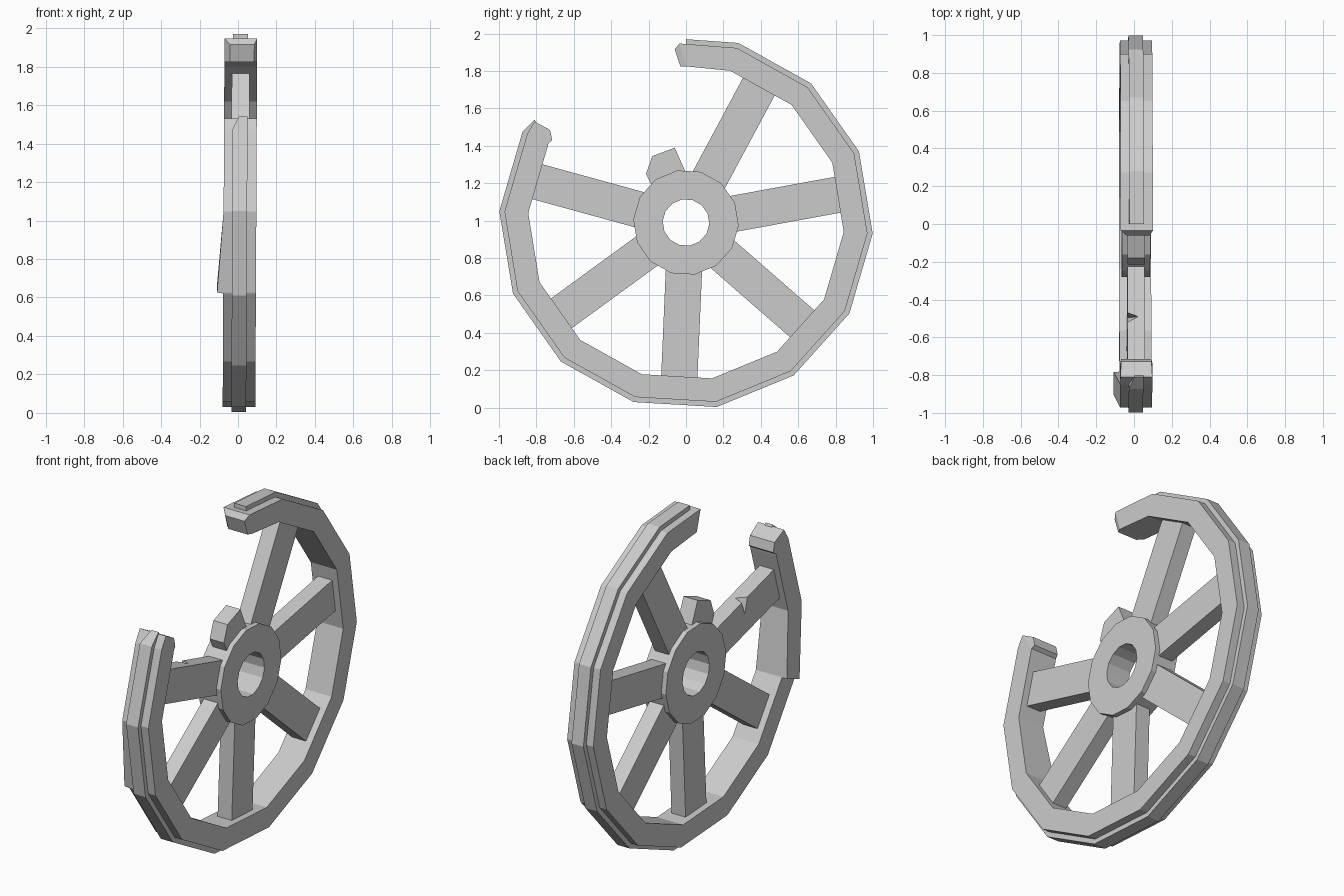
import bpy, bmesh
from math import radians, cos, sin

default = bpy.data.objects.get("Cube")
if default:
    bpy.data.objects.remove(default, do_unlink=True)

grey = bpy.data.materials.new("weathered grey")
grey.use_nodes = True
COLOR = (0.6, 0.6, 0.6, 1)
grey.diffuse_color = COLOR
grey.node_tree.nodes["Principled BSDF"].inputs["Base Color"].default_value = COLOR

CZ = 0.99               # axle height
SIDES = 14
STEP = 360 / SIDES
TURN = -3.4             # rotation of the polygonal rim


def polar(angle, r):
    a = radians(angle)
    return (r * cos(a), CZ + r * sin(a))


def finish(name, bm):
    bmesh.ops.recalc_face_normals(bm, faces=bm.faces)
    for v in bm.verts:                      # slight lean of the wheel
        v.co.x += 0.005 * (v.co.z - CZ)
    mesh = bpy.data.meshes.new(name)
    bm.to_mesh(mesh)
    bm.free()
    mesh.materials.append(grey)
    ob = bpy.data.objects.new(name, mesh)
    bpy.context.collection.objects.link(ob)
    return ob


def sweep(name, stations, closed=False):
    """Box section through stations of (outer yz, inner yz, x min, x max)."""
    bm = bmesh.new()
    rings = [[bm.verts.new((x, *p)) for x, p in ((a, o), (b, o), (b, i), (a, i))]
             for o, i, a, b in stations]
    pairs = list(zip(rings, rings[1:]))
    if closed:
        pairs.append((rings[-1], rings[0]))
    else:
        bm.faces.new(rings[0])
        bm.faces.new(rings[-1])
    for r, s in pairs:
        for k in range(4):
            n = (k + 1) % 4
            bm.faces.new((r[k], r[n], s[n], s[k]))
    return finish(name, bm)


def prism(name, outline, x0, x1):
    """Extrude a yz outline along x."""
    bm = bmesh.new()
    face = bm.faces.new([bm.verts.new((x0, *p)) for p in outline])
    out = bmesh.ops.extrude_face_region(bm, geom=[face])["geom"]
    for v in out:
        if isinstance(v, bmesh.types.BMVert):
            v.co.x = x1
    return finish(name, bm)


# Broken rim, open at the upper front, with chamfered broken ends
X0, X1 = -0.075, 0.095
corners = [TURN + STEP * k for k in range(3, -9, -1)]
rim = [((-0.06, 1.915), (-0.03, 1.825), -0.045, 0.08),
       ((-0.035, 1.947), (0.0, 1.825), X0, X1)]
for k, a in enumerate(corners):
    o, i = polar(a, 0.972), polar(a, 0.845)
    if k == 9:                              # splayed segment, stepping back
        rim.append((o, i, X0, X1))
        o, i = polar(a - 0.3, 0.972), polar(a - 0.3, 0.845)
        rim.append((o, i, -0.107, X1))
    else:
        rim.append((o, i, X0, X1))
rim += [((-0.81, 1.53), (-0.735, 1.415), X0, X1),
        ((-0.727, 1.485), (-0.715, 1.43), X0 + 0.005, X1 - 0.005)]
sweep("rim", rim)

# Raised tread band around the rim
T0, T1 = -0.03, 0.047
tread = [((0.0, 1.97), (0.0, 1.93), T0, T1)]
tread += [(polar(a, 1.0), polar(a, 0.95), T0, T1) for a in corners]
tread.append(((-0.81, 1.54), (-0.79, 1.5), 0.0, T1))
sweep("tread", tread)

# Hub ring with axle hole
sweep("hub", [(polar(TURN + STEP * k, 0.282), polar(TURN + STEP * k, 0.125),
               -0.065, 0.085) for k in range(SIDES)], closed=True)

# Six whole spokes
S0, S1, HALF = -0.036, 0.056, 0.097
spokes = []
for k in range(6):
    a = 61.8 - k * 360 / 7
    d = (cos(radians(a)), sin(radians(a)))
    outline = [(r * d[0] - w * d[1], CZ + r * d[1] + w * d[0])
               for r, w in ((0.2, -HALF), (0.84, -HALF), (0.84, HALF), (0.2, HALF))]
    spokes.append(prism(f"spoke_{k + 1}", outline, S0, S1))

# Snapped spoke stub
prism("broken_spoke", [(-0.12, 1.14), (-0.18, 1.18), (-0.214, 1.25), (-0.18, 1.345),
                       (-0.06, 1.39), (0.0, 1.255), (-0.02, 1.18)], S0, S1)

# Small chip in the top edge of the front spoke
bm = bmesh.new()
for p in ((-0.06, -0.44, 1.27), (-0.06, -0.55, 1.3), (0.02, -0.49, 1.223),
          (-0.06, -0.5, 1.11), (-0.04, -0.49, 1.3)):
    bm.verts.new(p)
bmesh.ops.convex_hull(bm, input=bm.verts)
cutter = finish("chip_cutter", bm)
cutter.hide_render = True
cutter.hide_set(True)
chip = spokes[5].modifiers.new("chip", 'BOOLEAN')
chip.operation = 'DIFFERENCE'
chip.solver = 'EXACT'
chip.object = cutter
